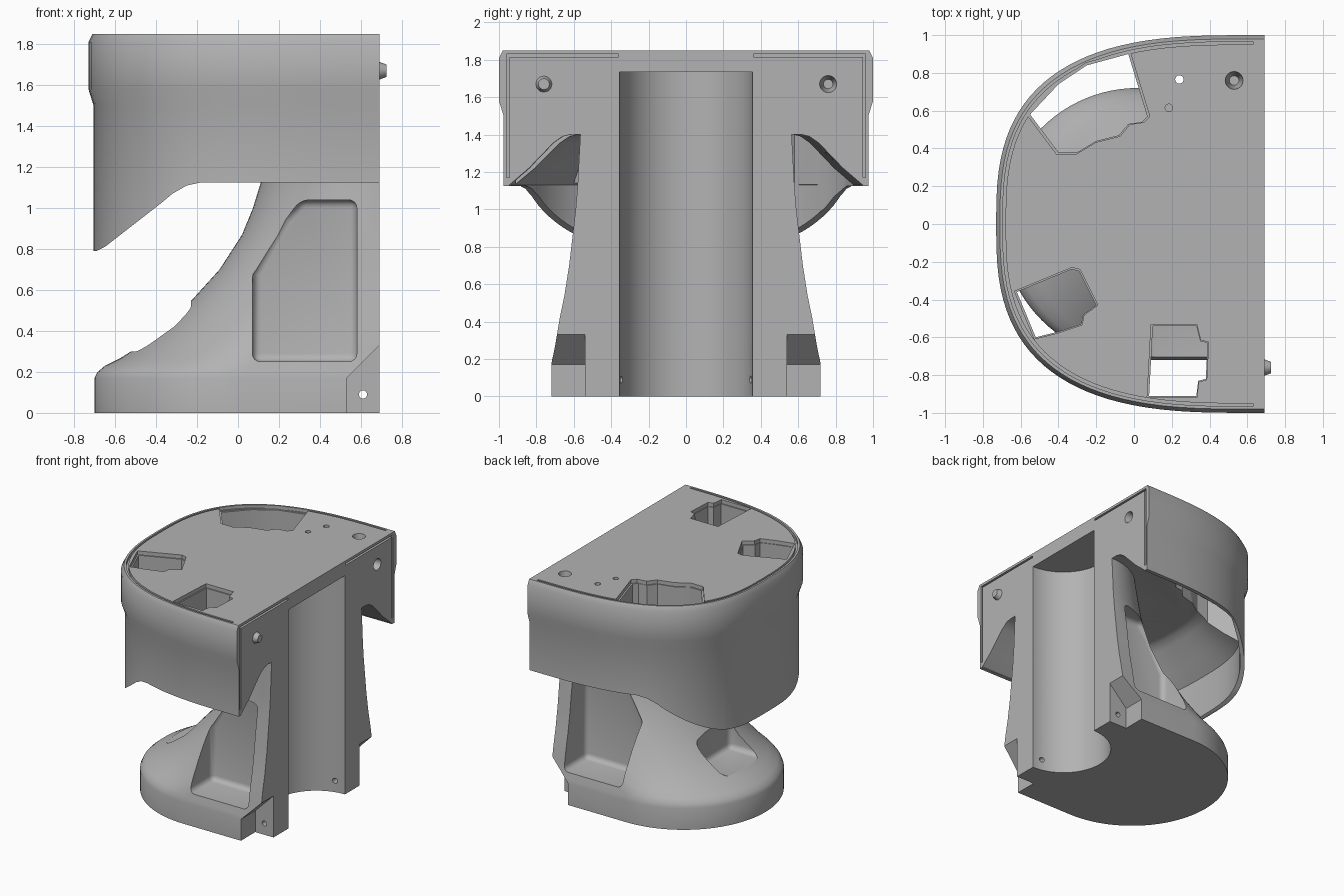
import bpy, bmesh, math

cube = bpy.data.objects.get("Cube")
if cube:
    bpy.data.objects.remove(cube, do_unlink=True)

grey = bpy.data.materials.new("plain_grey")
grey.use_nodes = True
grey.diffuse_color = (0.45, 0.45, 0.45, 1)
grey.node_tree.nodes["Principled BSDF"].inputs["Base Color"].default_value = (0.45, 0.45, 0.45, 1)

BACK = 0.69


def loft(name, rings):
    """Closed skin through rings with equal point counts, capped at both ends."""
    bm = bmesh.new()
    loops = [[bm.verts.new(p) for p in ring] for ring in rings]
    n = len(loops[0])
    for low, high in zip(loops, loops[1:]):
        for i in range(n):
            j = (i + 1) % n
            bm.faces.new((low[i], low[j], high[j], high[i]))
    bm.faces.new(loops[0])
    bm.faces.new(loops[-1])
    bmesh.ops.recalc_face_normals(bm, faces=bm.faces)
    mesh = bpy.data.meshes.new(name)
    bm.to_mesh(mesh)
    bm.free()
    mesh.materials.append(grey)
    obj = bpy.data.objects.new(name, mesh)
    bpy.context.collection.objects.link(obj)
    return obj


def prism(name, points, axis, low, high):
    """Extrude a flat outline along y or z."""
    def place(p, h):
        return (p[0], h, p[1]) if axis == "y" else (p[0], p[1], h)
    return loft(name, [[place(p, h) for p in points] for h in (low, high)])


def box(name, x0, x1, y0, y1, z0, z1):
    return prism(name, [(x0, y0), (x1, y0), (x1, y1), (x0, y1)], "z", z0, z1)


def rod(name, a, b, ra, rb, sides=32):
    """Round bar or cone along the x, y or z axis between two points."""
    axis = [i for i in range(3) if a[i] != b[i]][0]
    rings = []
    for centre, r in ((a, ra), (b, rb)):
        ring = []
        for k in range(sides):
            t = math.tau * k / sides
            p = list(centre)
            p[(axis + 1) % 3] += r * math.cos(t)
            p[(axis + 2) % 3] += r * math.sin(t)
            ring.append(p)
        rings.append(ring)
    return loft(name, rings)


def apply_modifiers(obj):
    bpy.context.view_layer.objects.active = obj
    for mod in list(obj.modifiers):
        bpy.ops.object.modifier_apply(modifier=mod.name)


def soften(obj, width, segments=4):
    mod = obj.modifiers.new("soft_edges", "BEVEL")
    mod.width, mod.segments = width, segments
    apply_modifiers(obj)
    return obj


def carve(obj, cutters):
    for cutter in cutters:
        cutter.hide_render = True
        mod = obj.modifiers.new("cut", "BOOLEAN")
        mod.operation, mod.solver, mod.object = "DIFFERENCE", "EXACT", cutter
        apply_modifiers(obj)


def finish(obj, angle=30):
    bpy.ops.object.select_all(action="DESELECT")
    obj.select_set(True)
    bpy.context.view_layer.objects.active = obj
    bpy.ops.object.shade_smooth_by_angle(angle=math.radians(angle))


def head_outline(inset, end=BACK, steps=56):
    """Rounded D, drawn in by an inset."""
    a, b, power = 1.33 - inset, 1 - inset, 2 / 2.8
    pts = [(end, -b)]
    for i in range(steps + 1):
        t = math.pi * (i / steps - 0.5)
        s = math.sin(t)
        pts.append((0.6 - a * max(math.cos(t), 0) ** power,
                    math.copysign(b * abs(s) ** power, s)))
    return pts + [(end, b)]


def head_ring(inset, z, end=BACK):
    return [(x, y, z) for x, y in head_outline(inset, end)]


# Upper housing with a slightly proud band round the top
head = loft("upper_housing", [head_ring(d, z) for d, z in (
    (0.025, 0.7), (0.025, 1.5), (0.0, 1.58), (0.0, 1.81), (0.02, 1.85))])

# Lower rim dips at the front; underside is hollowed with sloping walls
rim_cut = prism("rim_cutter", [(-1, 0.5), (-1, 0.79), (-0.69, 0.79), (-0.65, 0.81), (-0.38, 1.02),
                (-0.32, 1.07), (-0.25, 1.11), (-0.18, 1.125), (1, 1.125), (1, 0.5)], "y", -1.2, 1.2)
hollow = loft("hollow_cutter", [head_ring(d, z, 0.9) for d, z in (
    (0.055, 0.6), (0.055, 1.13), (0.16, 1.22), (0.29, 1.355), (0.34, 1.39), (0.38, 1.4))])

# Three stepped openings in the top plate
openings = [
    [(-0.03, 0.9), (0.07, 0.57), (0.04, 0.54), (-0.03, 0.53), (-0.08, 0.47), (-0.2, 0.44),
     (-0.3, 0.38), (-0.4, 0.38), (-0.55, 0.58), (-0.4, 0.74), (-0.25, 0.84)],
    [(-0.62, -0.36), (-0.33, -0.24), (-0.29, -0.25), (-0.2, -0.43), (-0.27, -0.48),
     (-0.28, -0.53), (-0.4, -0.57), (-0.52, -0.6)],
    [(0.1, -0.54), (0.33, -0.54), (0.35, -0.62), (0.39, -0.63), (0.38, -0.82),
     (0.34, -0.83), (0.33, -0.91), (0.08, -0.91)],
]
head_cuts = [rim_cut, hollow]
for outline in openings:
    cx = sum(p[0] for p in outline) / len(outline)
    cy = sum(p[1] for p in outline) / len(outline)
    wider = [(cx + (x - cx) * 1.05, cy + (y - cy) * 1.05) for x, y in outline]
    head_cuts.append(prism("opening_cutter", outline, "z", 0.8, 2))
    head_cuts.append(prism("opening_step_cutter", wider, "z", 1.82, 2))

# Seal groove round the top edge and along the back face
strip = head_outline(0.035, 0.63) + head_outline(0.05, 0.63)[::-1]
head_cuts.append(prism("seal_groove_cutter", strip, "z", 1.825, 1.9))
for side in (-1, 1):
    y0, y1 = sorted((side * 0.945, side * 0.96))
    head_cuts.append(box("side_groove_cutter", 0.67, 0.75, y0, y1, 1.17, 1.83))
    y0, y1 = sorted((side * 0.36, side * 0.95))
    head_cuts.append(box("top_groove_cutter", 0.67, 0.75, y0, y1, 1.815, 1.83))

# Screw holes and locating socket
head_cuts += [
    rod("hole_cutter", (0.24, 0.765, 1.2), (0.24, 0.765, 2), 0.022, 0.022),
    rod("hole_cutter", (0.185, 0.615, 1.75), (0.185, 0.615, 2), 0.02, 0.02),
    rod("hole_cutter", (0.53, 0.76, 1.7), (0.53, 0.76, 1.87), 0.025, 0.05),
    rod("socket_cutter", (0.6, 0.76, 1.67), (0.71, 0.76, 1.67), 0.025, 0.05),
]

# Flared neck and foot: round front, straight sides to the back
profile = [(0, -0.7, 0.72), (0.17, -0.7, 0.72), (0.2, -0.685, 0.715), (0.23, -0.65, 0.708),
           (0.27, -0.57, 0.7), (0.33, -0.475, 0.69), (0.42, -0.35, 0.675), (0.54, -0.235, 0.65),
           (0.7, -0.09, 0.625), (0.87, 0.02, 0.605), (1.0, 0.073, 0.59), (1.12, 0.11, 0.58),
           (1.4, 0.18, 0.565)]


def neck_ring(z, front, width, steps=48):
    centre = min(front + width, BACK - 0.01)
    ring = [(BACK, -width, z)]
    for i in range(steps + 1):
        t = math.pi * (i / steps - 0.5)
        ring.append((centre - (centre - front) * math.cos(t), width * math.sin(t), z))
    return ring + [(BACK, width, z)]


neck = loft("neck_and_foot", [neck_ring(*row) for row in profile])

# Side pockets, front pocket and lower back corner notches
pocket = [(0.07, 0.25), (0.58, 0.25), (0.58, 1.04), (0.31, 1.04), (0.22, 0.95), (0.07, 0.68)]
notch = [(0.53, -0.1), (0.53, 0.17), (0.75, 0.39), (0.75, -0.1)]
neck_cuts = [soften(box("front_pocket_cutter", -0.58, -0.23, -0.22, 0.22, 0.3, 0.9), 0.04)]
for side in (-1, 1):
    y0, y1 = sorted((side * 0.42, side * 0.95))
    neck_cuts.append(soften(prism("side_pocket_cutter", pocket, "y", y0, y1), 0.04))
    y0, y1 = sorted((side * 0.54, side * 0.9))
    neck_cuts.append(prism("notch_cutter", notch, "y", y0, y1))
neck_cuts.append(rod("cross_hole_cutter", (0.61, -1, 0.09), (0.61, 1, 0.09), 0.02, 0.02, ))

# Round channel up the back passes through both parts
channel = rod("channel_cutter", (BACK, 0, -0.2), (BACK, 0, 1.735), 0.355, 0.355, 96)
carve(head, head_cuts + [channel])
carve(neck, neck_cuts + [channel])

# Locating peg on the back face
peg = rod("locating_peg", (0.66, -0.76, 1.67), (0.725, -0.76, 1.67), 0.055, 0.03, 12)

for part in (head, neck, peg):
    finish(part)
for cutter in head_cuts + neck_cuts + [channel]:
    bpy.data.objects.remove(cutter, do_unlink=True)
